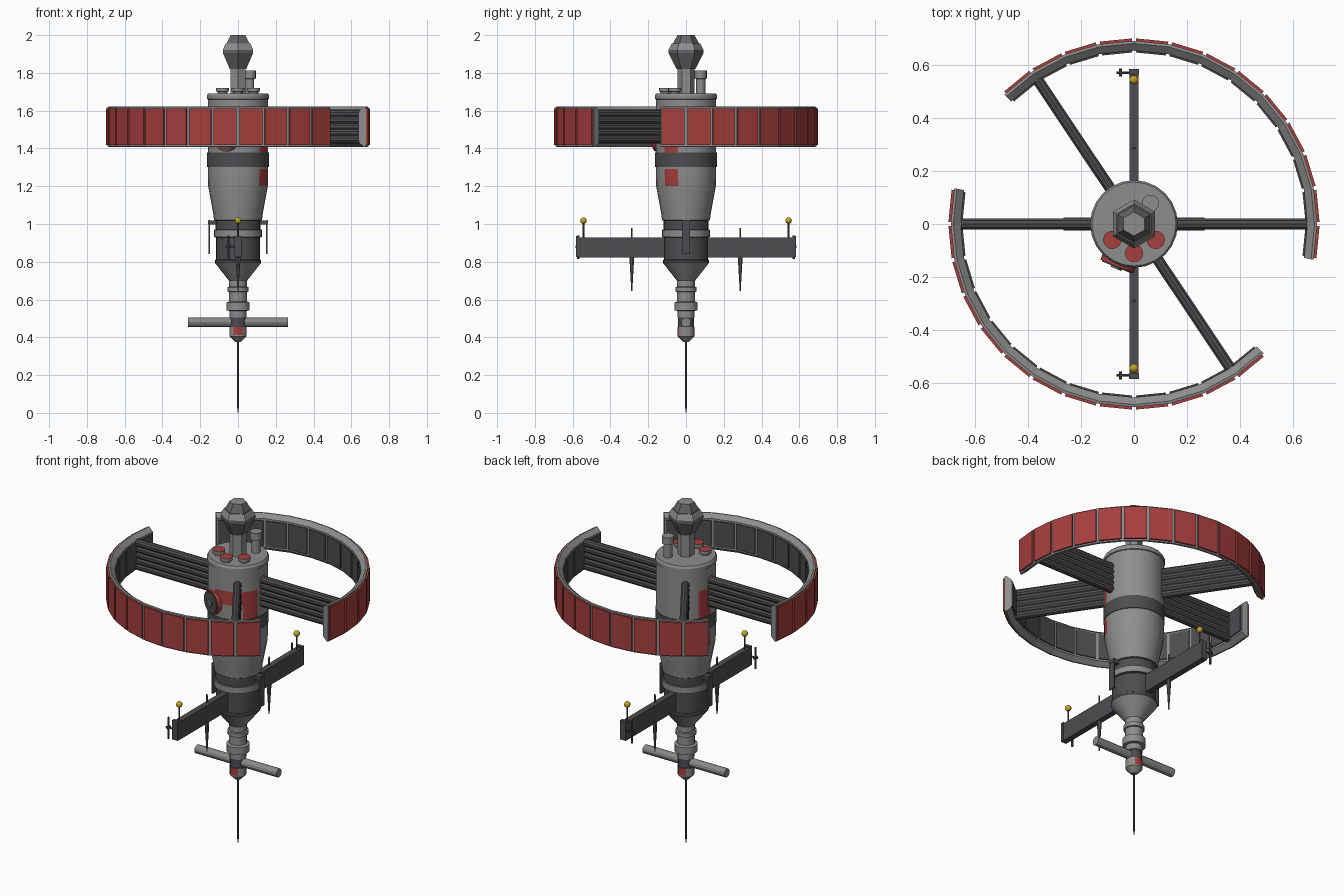
import bpy, bmesh, math
from mathutils import Vector

if "Cube" in bpy.data.objects:
    bpy.data.objects.remove(bpy.data.objects["Cube"])

def mat(name, r, g, b):
    m = bpy.data.materials.new(name)
    m.diffuse_color = (r, g, b, 1)
    m.use_nodes = True
    m.node_tree.nodes["Principled BSDF"].inputs["Base Color"].default_value = m.diffuse_color
    return m

GREY = mat("hull grey", 0.27, 0.27, 0.27)
DARK = mat("dark grey", 0.075, 0.075, 0.082)
MID = mat("medium grey", 0.13, 0.13, 0.135)
RED = mat("panel red", 0.38, 0.05, 0.047)
YELLOW = mat("lamp yellow", 0.56, 0.38, 0.02)
LIGHT = mat("antenna grey", 0.25, 0.25, 0.25)

def finish(bm, name, mats, smooth=False):
    bmesh.ops.recalc_face_normals(bm, faces=bm.faces)
    me = bpy.data.meshes.new(name)
    bm.to_mesh(me)
    bm.free()
    for m in mats:
        me.materials.append(m)
    ob = bpy.data.objects.new(name, me)
    bpy.context.collection.objects.link(ob)
    if smooth:
        bpy.context.view_layer.objects.active = ob
        ob.select_set(True)
        bpy.ops.object.shade_smooth_by_angle(angle=math.radians(30))
        ob.select_set(False)
    return ob

def lathe(name, profile, mats, sides=24, rule=None, at=(0, 0), turn=0.0, smooth=True):
    """Closed turned shape from (radius, z) points; rule(angle_deg, z) -> material index."""
    bm = bmesh.new()
    rings = []
    for r, z in profile:
        rings.append([bm.verts.new((at[0] + r * math.cos(turn + 2 * math.pi * i / sides),
                                    at[1] + r * math.sin(turn + 2 * math.pi * i / sides), z))
                      for i in range(sides)])
    for a, b in zip(rings, rings[1:]):
        for i in range(sides):
            j = (i + 1) % sides
            bm.faces.new((a[i], a[j], b[j], b[i]))
    bm.faces.new(rings[0])
    bm.faces.new(rings[-1])
    if rule:
        for f in bm.faces:
            c = f.calc_center_median()
            f.material_index = rule(math.degrees(math.atan2(c.y - at[1], c.x - at[0])), c.z)
    return finish(bm, name, mats, smooth)

def sweep(bm, section, angles):
    """Sweep a closed (radius, z) section through the given angles in degrees."""
    rings = []
    for a in angles:
        c, s = math.cos(math.radians(a)), math.sin(math.radians(a))
        rings.append([bm.verts.new((r * c, r * s, z)) for r, z in section])
    n = len(section)
    for p, q in zip(rings, rings[1:]):
        for i in range(n):
            bm.faces.new((p[i], p[(i + 1) % n], q[(i + 1) % n], q[i]))
    bm.faces.new(rings[0])
    bm.faces.new(rings[-1])

def rod(name, p, q, r1, m, r2=None, sides=10):
    p, q = Vector(p), Vector(q)
    bm = bmesh.new()
    bmesh.ops.create_cone(bm, cap_ends=True, segments=sides, radius1=r1,
                          radius2=r1 if r2 is None else r2, depth=(q - p).length)
    bm.transform((q - p).to_track_quat('Z', 'Y').to_matrix().to_4x4())
    bmesh.ops.translate(bm, verts=bm.verts, vec=(p + q) / 2)
    return finish(bm, name, [m], True)

def box(name, centre, size, m):
    bm = bmesh.new()
    bmesh.ops.create_cube(bm, size=1)
    bmesh.ops.scale(bm, verts=bm.verts, vec=size)
    bmesh.ops.translate(bm, verts=bm.verts, vec=centre)
    return finish(bm, name, [m])

# Main hull with dark belts and painted red patches
def hull_rule(a, z):
    if 0.80 < z < 0.93 or 0.97 < z < 1.02 or 1.30 < z < 1.38:
        return 1
    patch = -45 < a < -15 or 150 < a < 180
    if patch and (1.2 < z < 1.29 or 1.38 < z < 1.46):
        return 2
    if 1.46 < z < 1.54 and (-105 < a < -15 or a > 150 or a < -165):
        return 2
    return 0

lathe("hull", [(0.048, 0.70), (0.115, 0.785), (0.123, 0.795), (0.123, 0.808), (0.117, 0.812),
               (0.117, 0.928), (0.128, 0.932), (0.128, 0.968), (0.12, 0.972), (0.12, 1.018),
               (0.127, 1.022), (0.132, 1.06), (0.158, 1.20), (0.16, 1.29), (0.16, 1.301),
               (0.163, 1.302), (0.163, 1.378), (0.16, 1.379), (0.16, 1.46), (0.16, 1.54),
               (0.16, 1.66), (0.165, 1.662), (0.165, 1.68), (0.158, 1.692)],
      [GREY, DARK, RED], rule=hull_rule)

# Stepped neck below the hull, with red marks front and back
def neck_rule(a, z):
    if 0.455 < z < 0.505:
        return 1
    return 2 if 0.412 < z < 0.455 and abs(abs(a) - 90) < 25 else 0

lathe("neck", [(0.015, 0.375), (0.045, 0.405), (0.045, 0.412), (0.045, 0.455), (0.042, 0.456),
               (0.042, 0.504), (0.045, 0.506), (0.045, 0.54), (0.062, 0.542), (0.062, 0.585),
               (0.048, 0.59), (0.048, 0.64), (0.056, 0.642), (0.056, 0.665), (0.048, 0.668),
               (0.048, 0.705)], [GREY, DARK, RED], sides=16, turn=math.pi / 16, rule=neck_rule)
rod("needle_antenna", (0, 0, 0.03), (0, 0, 0.39), 0.005, DARK)
rod("needle_tip", (0, 0, 0), (0, 0, 0.03), 0.001, DARK, 0.005)
rod("cross_antenna", (-0.265, 0, 0.48), (0.265, 0, 0.48), 0.025, LIGHT, sides=12)

# Hexagonal mast and faceted control head
lathe("mast", [(0.045, 1.68), (0.045, 1.84)], [GREY], 6, turn=math.pi / 2, smooth=False)
lathe("control_head", [(0.05, 1.82), (0.092, 1.905), (0.092, 1.922), (0.076, 1.955), (0.07, 1.955),
                       (0.045, 2.0)], [MID, GREY], 6, turn=math.pi / 2, smooth=False,
      rule=lambda a, z: 1 if z > 1.999 or 1.925 < z < 1.954 else 0)

# Roof hatches and vent
for i, (x, y) in enumerate([(-0.082, -0.06), (0, -0.11), (0.082, -0.06)]):
    lathe(f"roof_hatch_{i}", [(0.026, 1.68), (0.026, 1.70), (0.034, 1.702), (0.034, 1.72)],
          [GREY, RED], 16, at=(x, y), rule=lambda a, z: 1 if z > 1.715 else 0)
lathe("roof_vent", [(0.024, 1.68), (0.024, 1.768), (0.032, 1.77), (0.032, 1.812)],
      [GREY], 16, at=(0.062, 0.078))

# Round dish plate on the hull front
d = Vector((math.cos(math.radians(-112)), math.sin(math.radians(-112)), 0))
up = Vector((0, 0, 1.45))
rod("dish_rim", d * 0.145 + up, d * 0.172 + up, 0.067, RED, sides=20)
rod("dish_face", d * 0.17 + up, d * 0.176 + up, 0.06, DARK, sides=20)
rod("dish_hub", d * 0.17 + up, d * 0.182 + up, 0.022, MID, sides=12)

# Two open ring arcs with outer red and inner dark panels, and ribbed spokes
STEP = 11.25
for n, start in enumerate((-STEP, 180 - STEP)):
    angles = [start + i * STEP for i in range(14)]
    bm = bmesh.new()
    sweep(bm, [(0.69, 1.41), (0.69, 1.62), (0.68, 1.622), (0.653, 1.6), (0.653, 1.43),
               (0.68, 1.408)], angles)
    finish(bm, f"ring_arc_{n}", [GREY])
    for name, m, section in (
            ("outer_panels", RED, [(0.685, 1.418), (0.699, 1.418), (0.699, 1.612), (0.685, 1.612)]),
            ("inner_panels", DARK, [(0.646, 1.44), (0.658, 1.44), (0.658, 1.59), (0.646, 1.59)])):
        bm = bmesh.new()
        for a in angles[:-1]:
            sweep(bm, section, (a + 0.6, a + STEP - 0.6))
        finish(bm, f"{name}_{n}", [m])
    for k, a in enumerate((angles[1], angles[-2])):
        v = Vector((math.cos(math.radians(a)), math.sin(math.radians(a)), 0))
        for t in range(5):
            z = Vector((0, 0, 1.448 + 0.034 * t))
            rod(f"spoke_{n}_{k}_rib_{t}", v * 0.1 + z, v * 0.652 + z, 0.022, DARK, sides=10)

# Cross wing with lamps, spikes and end handles
box("wing", (0, 0, 0.875), (0.034, 1.14, 0.105), DARK)
for n, s in (("front", -1), ("back", 1)):
    box(f"{n}_wing_cap", (0, s * 0.573, 0.88), (0.036, 0.02, 0.112), DARK)
    rod(f"{n}_lamp_stem", (0, s * 0.543, 0.92), (0, s * 0.543, 1.01), 0.005, DARK)
    bm = bmesh.new()
    bmesh.ops.create_uvsphere(bm, u_segments=16, v_segments=10, radius=0.017)
    bmesh.ops.translate(bm, verts=bm.verts, vec=(0, s * 0.543, 1.018))
    finish(bm, f"{n}_lamp", [YELLOW], True)
    lathe(f"{n}_spike", [(0.003, 0.645), (0.006, 0.70), (0.012, 0.80), (0.012, 0.925),
                         (0.005, 0.93), (0.004, 0.98)], [MID], 10, at=(0, s * 0.287))
    rod(f"{n}_handle_arm", (0, s * 0.57, 0.88), (-0.066, s * 0.57, 0.88), 0.005, DARK)
    rod(f"{n}_handle_bar", (-0.05, s * 0.57, 0.815), (-0.05, s * 0.57, 0.94), 0.006, DARK)
    rod(f"{n}_handle_pin", (-0.05, s * 0.57 - 0.015, 0.88), (-0.05, s * 0.57 + 0.015, 0.88), 0.006, DARK)

# Side plates hung on short brackets
for n, s in (("left", -1), ("right", 1)):
    box(f"{n}_bracket", (s * 0.135, 0, 1.008), (0.045, 0.036, 0.022), DARK)
    box(f"{n}_side_plate", (s * 0.152, 0, 0.93), (0.008, 0.04, 0.18), DARK)
